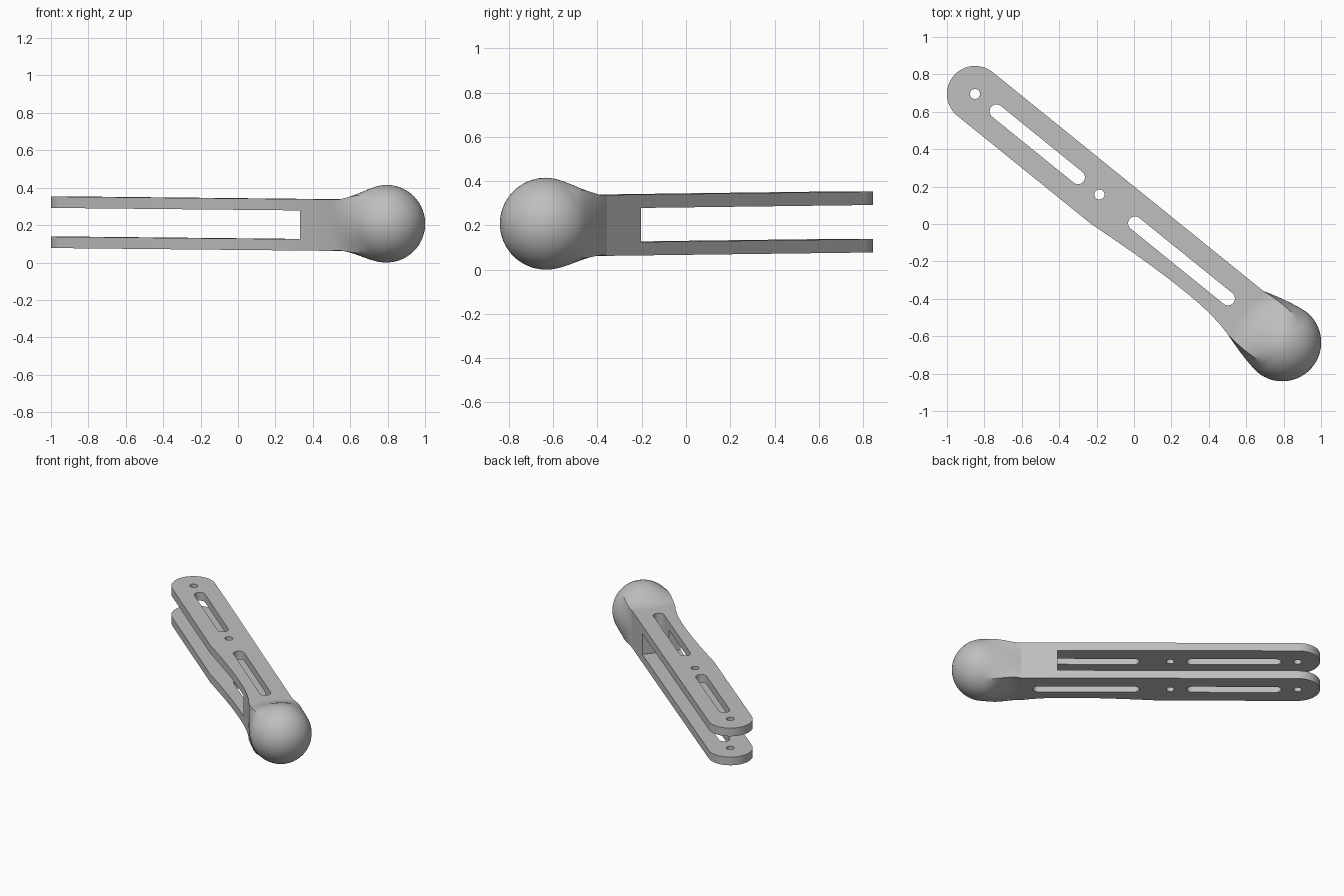
import bpy, bmesh, math
from mathutils import Matrix

old = bpy.data.objects.get("Cube")
if old:
    bpy.data.objects.remove(old)

# One plain grey for everything
grey = bpy.data.materials.new("plain_grey")
grey.use_nodes = True
colour = (0.52, 0.52, 0.52, 1)
grey.diffuse_color = colour
grey.node_tree.nodes["Principled BSDF"].inputs["Base Color"].default_value = colour

# Local frame: u runs along the arm from the tip pivot, v across it
PLACE = Matrix.Translation((-0.85, 0.695, 0)) @ Matrix.Rotation(math.radians(-38.95), 4, "Z")
TILT = 0.008                  # slight drop along the arm
MID, HALF_H, HALF_W = 0.2145, 0.1375, 0.15
NECK, BALL, R = 1.86, 2.113, 0.2075


def add_object(name, bm):
    bmesh.ops.recalc_face_normals(bm, faces=bm.faces)
    mesh = bpy.data.meshes.new(name)
    bm.to_mesh(mesh)
    bm.free()
    mesh.materials.append(grey)
    ob = bpy.data.objects.new(name, mesh)
    bpy.context.collection.objects.link(ob)
    return ob


def prism(name, outline, low, high):
    bm = bmesh.new()
    face = bm.faces.new([bm.verts.new((u, v, low)) for u, v in outline])
    top = bmesh.ops.extrude_face_region(bm, geom=[face])["geom"]
    for vert in top:
        if isinstance(vert, bmesh.types.BMVert):
            vert.co.z = high
    return add_object(name, bm)


def arc(u, r, start, end, n):
    return [(u + r * math.cos(math.radians(start + (end - start) * i / n)),
             r * math.sin(math.radians(start + (end - start) * i / n))) for i in range(n + 1)]


def smooth(ob):
    bpy.ops.object.select_all(action="DESELECT")
    ob.select_set(True)
    bpy.context.view_layer.objects.active = ob
    bpy.ops.object.shade_smooth_by_angle(angle=math.radians(30))


# Arm: rounded tip, straight back edge, waisted front edge
waist = [(0.92, -0.15), (1.0, -0.143), (1.1, -0.135), (1.2, -0.128), (1.32, -0.121),
         (1.44, -0.117), (1.55, -0.116), (1.64, -0.118), (1.72, -0.124), (1.79, -0.134),
         (NECK, -HALF_W)]
arm = prism("forked_arm", arc(0, HALF_W, 90, 270, 32) + waist + [(NECK, HALF_W)],
            -HALF_H, HALF_H)

# Cutters: fork gap, two long slots, two pin holes
gap = [(-0.4, -0.4), (1.615, -0.4), (1.615, 0.4), (-0.4, 0.4)]
cutters = [prism("gap_cutter", gap, -0.077, 0.077)]
for start, end in ((0.148, 0.708), (1.1, 1.739)):
    outline = arc(start, 0.037, 90, 270, 16) + arc(end, 0.037, -90, 90, 16)
    cutters.append(prism("slot_cutter", outline, -0.3, 0.3))
for u in (0, 0.855):
    cutters.append(prism("hole_cutter", arc(u, 0.027, 0, 348.75, 31), -0.3, 0.3))

bpy.context.view_layer.objects.active = arm
for cutter in cutters:
    cutter.hide_render = True
    mod = arm.modifiers.new("cut", "BOOLEAN")
    mod.operation, mod.solver, mod.object = "DIFFERENCE", "EXACT", cutter
    bpy.ops.object.modifier_apply(modifier=mod.name)
for cutter in cutters:
    bpy.data.objects.remove(cutter)
for vert in arm.data.vertices:
    vert.co.z += MID - TILT * vert.co.x
arm.data.transform(PLACE)
smooth(arm)

# Ball end: square neck section lofted into a sphere
SIDES, STEPS, CAP = 64, 16, 16
sections = []                 # u, half width, half height, centre height, roundness
for i in range(STEPS):
    t = i / STEPS
    w = HALF_W + (R - HALF_W) * (1 - (1 - t) ** 1.4)
    h = HALF_H + (R - HALF_H) * t * t * (3 - 2 * t)
    z = (1 - t) * (MID - TILT * NECK) + t * R
    sections.append((NECK + (BALL - NECK) * t, w, h, z, t))
for i in range(CAP):
    a = math.pi / 2 * i / CAP
    sections.append((BALL + R * math.sin(a), R * math.cos(a), R * math.cos(a), R, 1))

bm = bmesh.new()
rings = []
for u, w, h, z, roundness in sections:
    ring = []
    for k in range(SIDES):
        c, s = math.cos(math.tau * k / SIDES), math.sin(math.tau * k / SIDES)
        f = roundness + (1 - roundness) / max(abs(c), abs(s))
        ring.append(bm.verts.new((u, w * c * f, z + h * s * f)))
    rings.append(ring)
for a, b in zip(rings, rings[1:]):
    for k in range(SIDES):
        n = (k + 1) % SIDES
        bm.faces.new((a[k], a[n], b[n], b[k]))
pole = bm.verts.new((BALL + R, 0, R))
for k in range(SIDES):
    bm.faces.new((rings[-1][k], rings[-1][(k + 1) % SIDES], pole))
ball = add_object("ball_end", bm)
ball.data.transform(PLACE)
smooth(ball)
